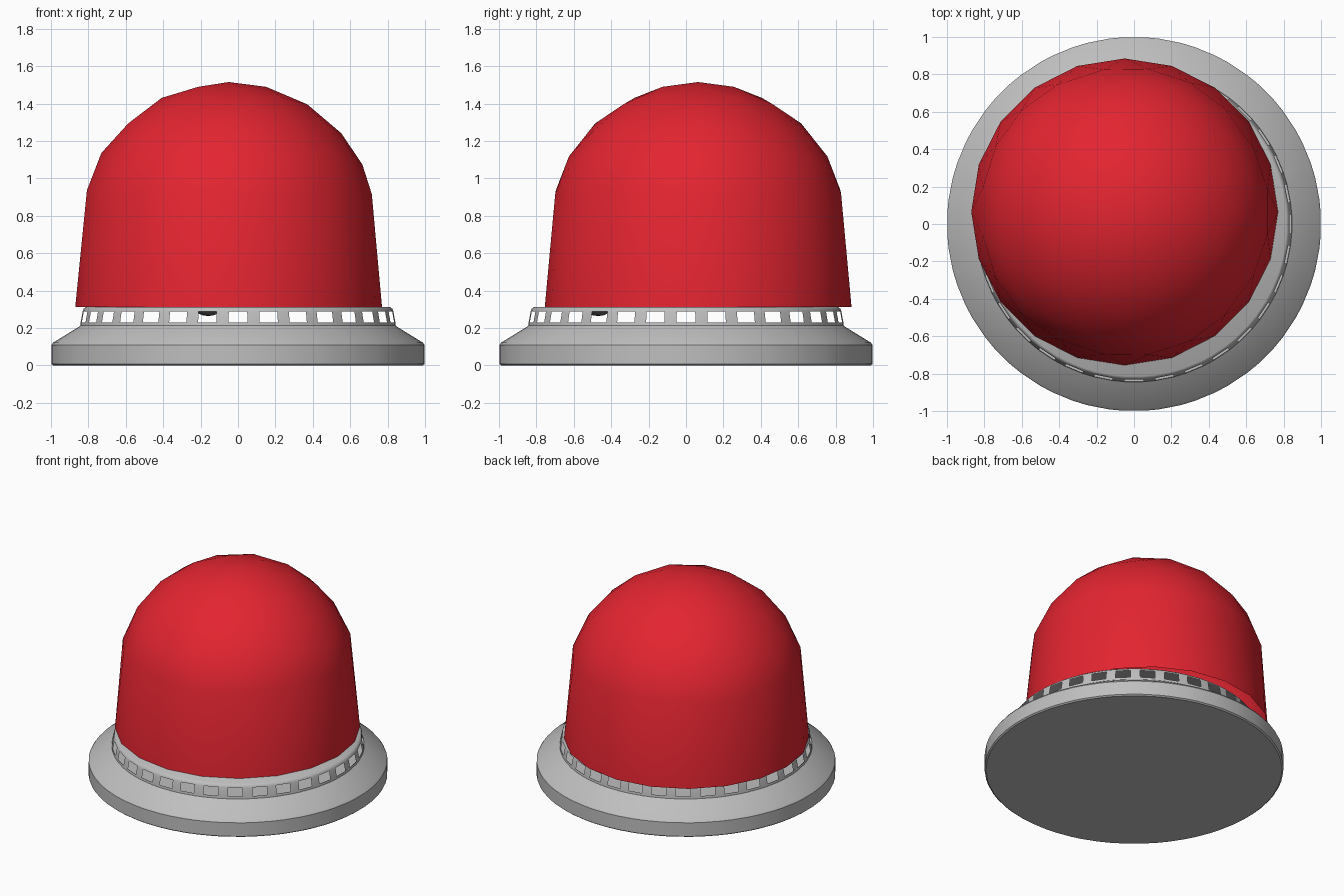
import bpy, bmesh, math

if "Cube" in bpy.data.objects:
    bpy.data.objects.remove(bpy.data.objects["Cube"])


def material(name, rgb):
    m = bpy.data.materials.new(name)
    m.diffuse_color = (*rgb, 1)
    m.use_nodes = True
    m.node_tree.nodes["Principled BSDF"].inputs["Base Color"].default_value = m.diffuse_color
    return m


RED = material("lamp red", (0.77, 0.018, 0.03))
GREY = material("housing grey", (0.52, 0.52, 0.52))
DARK = material("dark grey", (0.12, 0.12, 0.12))


def finish(bm, name, mat, angle):
    bmesh.ops.recalc_face_normals(bm, faces=bm.faces)
    me = bpy.data.meshes.new(name)
    bm.to_mesh(me)
    bm.free()
    me.materials.append(mat)
    ob = bpy.data.objects.new(name, me)
    bpy.context.collection.objects.link(ob)
    bpy.ops.object.select_all(action='DESELECT')
    ob.select_set(True)
    bpy.context.view_layer.objects.active = ob
    bpy.ops.object.shade_smooth_by_angle(angle=math.radians(angle))
    return ob


# Round base with a sloped shoulder and a thin vent band of 32 openings
VENTS = 32
HALF = math.radians(3.4)
angles = []
for i in range(VENTS):
    a = 2 * math.pi * i / VENTS
    angles += [a - HALF, a + HALF]


def lathe(profile, open_row=None):
    bm = bmesh.new()
    rows = [[bm.verts.new((r * math.cos(a), r * math.sin(a), z)) for a in angles]
            for r, z in profile]
    n = len(angles)
    for k in range(len(rows) - 1):
        for j in range(n):
            if k == open_row and j % 2 == 0:
                continue  # vent opening
            j2 = (j + 1) % n
            bm.faces.new((rows[k][j], rows[k][j2], rows[k + 1][j2], rows[k + 1][j]))
    bm.faces.new(rows[0])
    bm.faces.new(rows[-1])
    return bm


finish(lathe([(0.99, 0), (1, 0.008), (1, 0.108), (0.99, 0.122), (0.85, 0.208), (0.845, 0.212)]),
       "base", GREY, 35)
finish(lathe([(0.845, 0.212), (0.843, 0.23), (0.832, 0.288), (0.828, 0.302), (0.815, 0.312)],
             open_row=1), "vent_band", GREY, 50)

# Faceted dome: upper half of an icosphere with its rim pulled down to the base
bm = bmesh.new()
bmesh.ops.create_icosphere(bm, subdivisions=3, radius=0.8)
bmesh.ops.delete(bm, geom=[v for v in bm.verts if v.co.z < -0.001], context='VERTS')
for v in bm.verts:
    if v.co.z < 0.001:
        v.co.x *= 0.82 / 0.8
        v.co.y *= 0.82 / 0.8
        v.co.z = 0.313 - 0.715
dome = finish(bm, "lamp_dome", RED, 40)
dome.location = (-0.05, 0.065, 0.715)

# Small knob hanging inside the vent band
bm = bmesh.new()
bmesh.ops.create_uvsphere(bm, u_segments=16, v_segments=8, radius=0.07)
knob = finish(bm, "inner_knob", DARK, 40)
knob.scale = (1, 1, 0.6)
knob.location = (-0.16, -0.47, 0.306)
